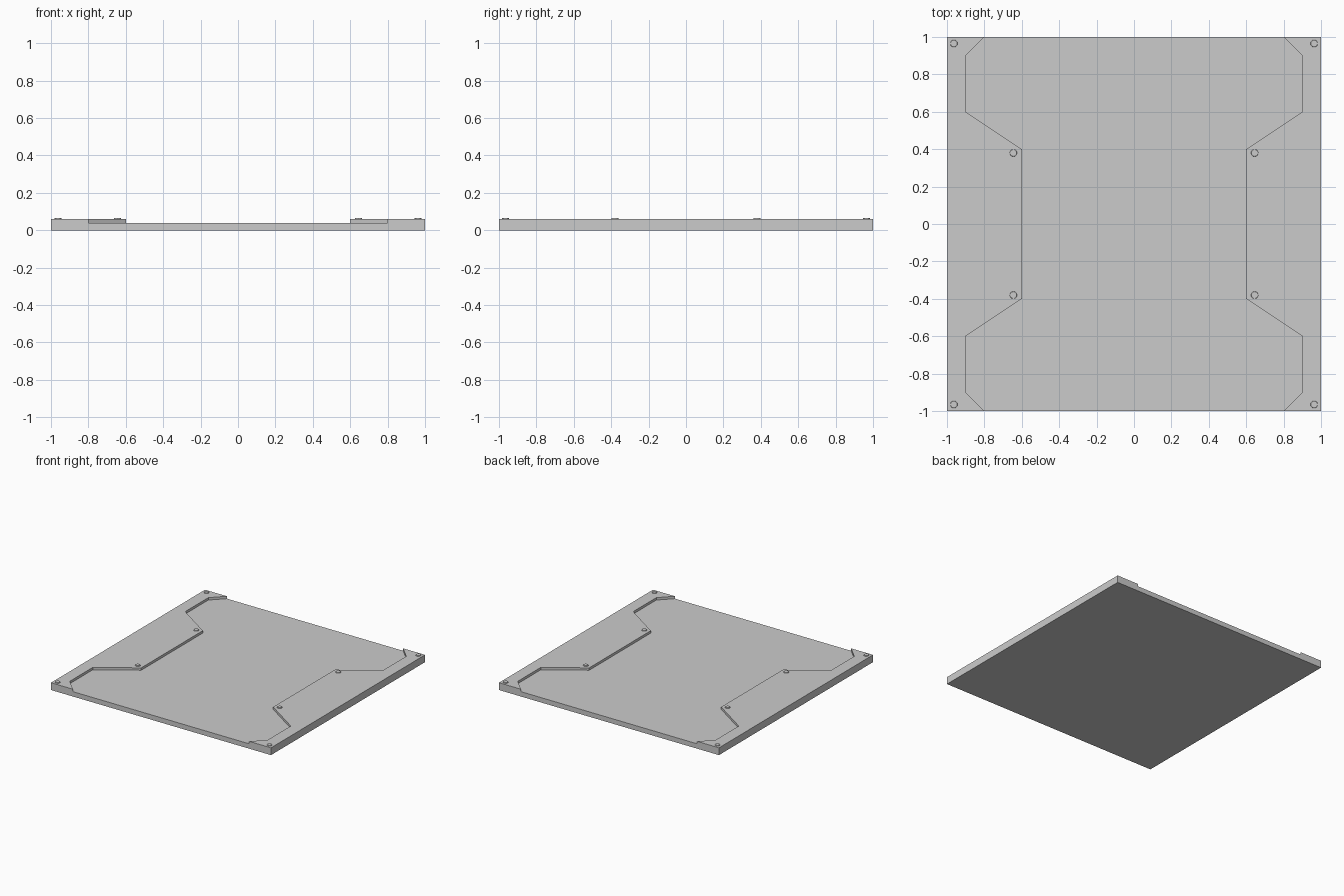
import bpy, bmesh

if "Cube" in bpy.data.objects:
    bpy.data.objects.remove(bpy.data.objects["Cube"])

FLOOR_Z, TOP_Z = 0.04, 0.06


def finish(bm, name):
    bmesh.ops.recalc_face_normals(bm, faces=bm.faces)
    mesh = bpy.data.meshes.new(name)
    bm.to_mesh(mesh)
    bm.free()
    obj = bpy.data.objects.new(name, mesh)
    bpy.context.collection.objects.link(obj)
    return obj


def prism(name, outline, z0, z1):
    bm = bmesh.new()
    face = bm.faces.new([bm.verts.new((x, y, z0)) for x, y in outline])
    ext = bmesh.ops.extrude_face_region(bm, geom=[face], use_keep_orig=True)
    verts = [v for v in ext["geom"] if isinstance(v, bmesh.types.BMVert)]
    bmesh.ops.translate(bm, verts=verts, vec=(0, 0, z1 - z0))
    return finish(bm, name)


# Square floor slab
prism("floor_slab", [(-1, -1), (1, -1), (1, 1), (-1, 1)], 0, FLOOR_Z)

# Raised side panels with the notched inner outline
half = [(0.8, 1), (0.9, 0.9), (0.9, 0.6), (0.6, 0.4)]
outline = [(1, -1), (1, 1)] + half + [(x, -y) for x, y in reversed(half)]
for side, label in ((-1, "left"), (1, "right")):
    prism(f"{label}_side_panel", [(side * x, y) for x, y in outline], FLOOR_Z, TOP_Z)

    # Bolt heads, slightly tapered
    for x, y in ((0.963, 0.965), (0.645, 0.38)):
        for end in (-1, 1):
            bm = bmesh.new()
            bmesh.ops.create_cone(bm, cap_ends=True, segments=16, radius1=0.021,
                                  radius2=0.018, depth=0.012)
            bolt = finish(bm, f"{label}_bolt")
            bolt.location = (side * x, end * y, TOP_Z)
